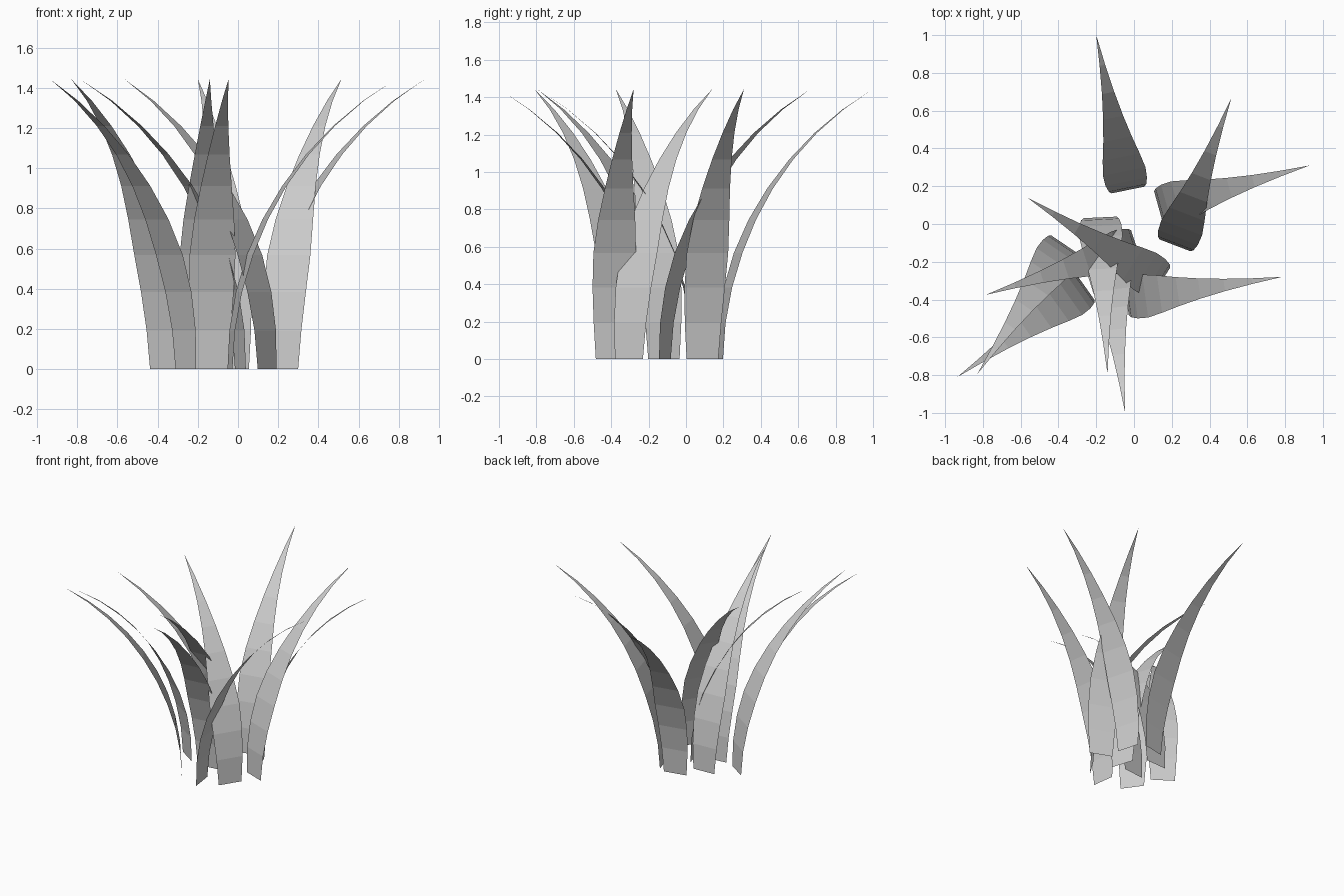
import bpy, math
from mathutils import Vector

if "Cube" in bpy.data.objects:
    bpy.data.objects.remove(bpy.data.objects["Cube"])

# Every blade is one thin, flat-faced leaf bent along the same circular arc
SEGMENTS = 9
RADIUS = 1.68
SWEEP = math.radians(59.2)
HALF_WIDTHS = [.088, .101, .112, .115, .1, .077, .054, .033, .015, 0]

# (base centre, tip) of each blade seen from above
BLADES = [
    ((-.032, .18), (-.20, 1.00)),
    ((.217, -.113), (.515, .665)),
    ((.13, .088), (.93, .31)),
    ((-.04, -.395), (.785, -.28)),
    ((.145, -.305), (-.565, .14)),
    ((.012, -.118), (-.785, -.375)),
    ((-.26, -.33), (-.935, -.81)),
    ((-.365, -.11), (-.83, -.795)),
    ((-.18, .035), (-.14, -.795)),
    ((-.138, -.17), (-.047, -1.00)),
]


def grass_blade(name, base, tip):
    base, tip = Vector((*base, 0)), Vector((*tip, 0))
    lean = tip - base
    side = Vector((-lean.y, lean.x, 0)).normalized()
    full = 1 - math.cos(SWEEP)
    verts, faces = [], []
    for i in range(SEGMENTS):
        a = SWEEP * i / SEGMENTS
        spine = base + lean * (1 - math.cos(a)) / full
        spine.z = RADIUS * math.sin(a)
        verts += [spine - side * HALF_WIDTHS[i], spine + side * HALF_WIDTHS[i]]
        if i:
            k = 2 * i
            faces.append((k - 2, k - 1, k + 1, k))
    # pointed end
    verts.append(tip + Vector((0, 0, RADIUS * math.sin(SWEEP))))
    n = len(verts)
    faces.append((n - 3, n - 2, n - 1))
    mesh = bpy.data.meshes.new(name)
    mesh.from_pydata(verts, [], faces)
    bpy.context.collection.objects.link(bpy.data.objects.new(name, mesh))


for i, (base, tip) in enumerate(BLADES, 1):
    grass_blade(f"grass_blade_{i}", base, tip)
